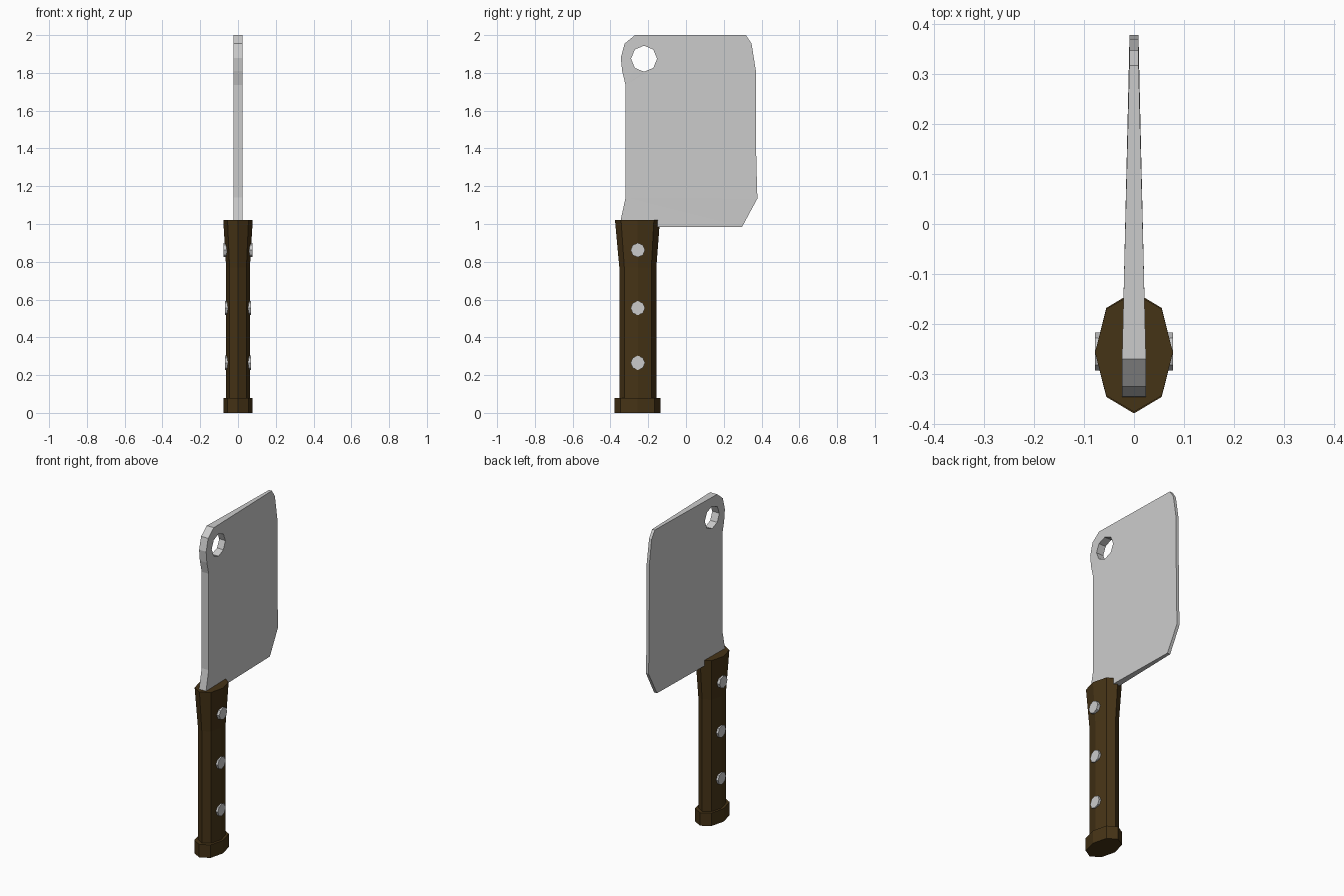
import bpy, bmesh, math
from mathutils import Matrix

if "Cube" in bpy.data.objects:
    bpy.data.objects.remove(bpy.data.objects["Cube"])

brown = bpy.data.materials.new("dark_wood")
brown.diffuse_color = (0.06, 0.033, 0.008, 1)
brown.use_nodes = True
brown.node_tree.nodes["Principled BSDF"].inputs["Base Color"].default_value = brown.diffuse_color


def finish(bm, name, mat=None):
    bmesh.ops.recalc_face_normals(bm, faces=bm.faces)
    me = bpy.data.meshes.new(name)
    bm.to_mesh(me)
    bm.free()
    ob = bpy.data.objects.new(name, me)
    bpy.context.collection.objects.link(ob)
    if mat:
        me.materials.append(mat)
    return ob


# Blade: outline and octagonal hole, filled, extruded, thinned towards the edge
outline = [(-0.27, 2.0), (-0.325, 1.955), (-0.345, 1.88), (-0.338, 1.81),
           (-0.32, 1.735), (-0.32, 1.14), (-0.348, 1.01), (-0.34, 0.985),
           (0.297, 0.985), (0.378, 1.135), (0.372, 1.34), (0.37, 1.81),
           (0.347, 1.955), (0.317, 2.0)]
hole = [(-0.222 + 0.069 * math.cos(i * math.pi / 4),
         1.875 + 0.069 * math.sin(i * math.pi / 4)) for i in range(8)]
bm = bmesh.new()
edges = []
for loop in (outline, hole):
    vs = [bm.verts.new((-1, y, z)) for y, z in loop]
    edges += [bm.edges.new((vs[i - 1], vs[i])) for i in range(len(vs))]
bmesh.ops.triangle_fill(bm, edges=edges, use_beauty=True)
ext = bmesh.ops.extrude_face_region(bm, geom=bm.faces[:])
for v in ext["geom"]:
    if isinstance(v, bmesh.types.BMVert):
        v.co.x = 1
for v in bm.verts:
    t = max(0, min(1, (v.co.y + 0.27) / 0.6))
    v.co.x *= 0.024 - 0.015 * t
finish(bm, "blade")


# Handle parts: eight-sided rings (z, centre y, half width x, half depth y)
def loft(name, rings):
    bm = bmesh.new()
    prev = None
    for z, cy, rx, ry in rings:
        shape = [(1, 0), (0.71, 0.73), (0, 1), (-0.71, 0.73),
                 (-1, 0), (-0.71, -0.73), (0, -1), (0.71, -0.73)]
        ring = [bm.verts.new((rx * a, cy + ry * b, z)) for a, b in shape]
        if prev:
            for i in range(8):
                bm.faces.new((prev[i - 1], prev[i], ring[i], ring[i - 1]))
        else:
            bm.faces.new(ring)
        prev = ring
    bm.faces.new(prev)
    return finish(bm, name, brown)


loft("handle", [(0.08, -0.255, 0.063, 0.098), (0.77, -0.255, 0.063, 0.098),
                (1.02, -0.257, 0.078, 0.119)])
loft("pommel", [(0, -0.257, 0.078, 0.122), (0.08, -0.257, 0.078, 0.122)])

# Rivets: octagonal pins through the handle
for n, (z, half) in enumerate([(0.265, 0.068), (0.555, 0.068), (0.862, 0.078)]):
    bm = bmesh.new()
    bmesh.ops.create_cone(bm, cap_ends=True, segments=8, radius1=0.038,
                          radius2=0.038, depth=2 * half,
                          matrix=Matrix.Translation((0, -0.255, z))
                          @ Matrix.Rotation(math.pi / 2, 4, 'Y'))
    finish(bm, f"rivet_{n + 1}")
